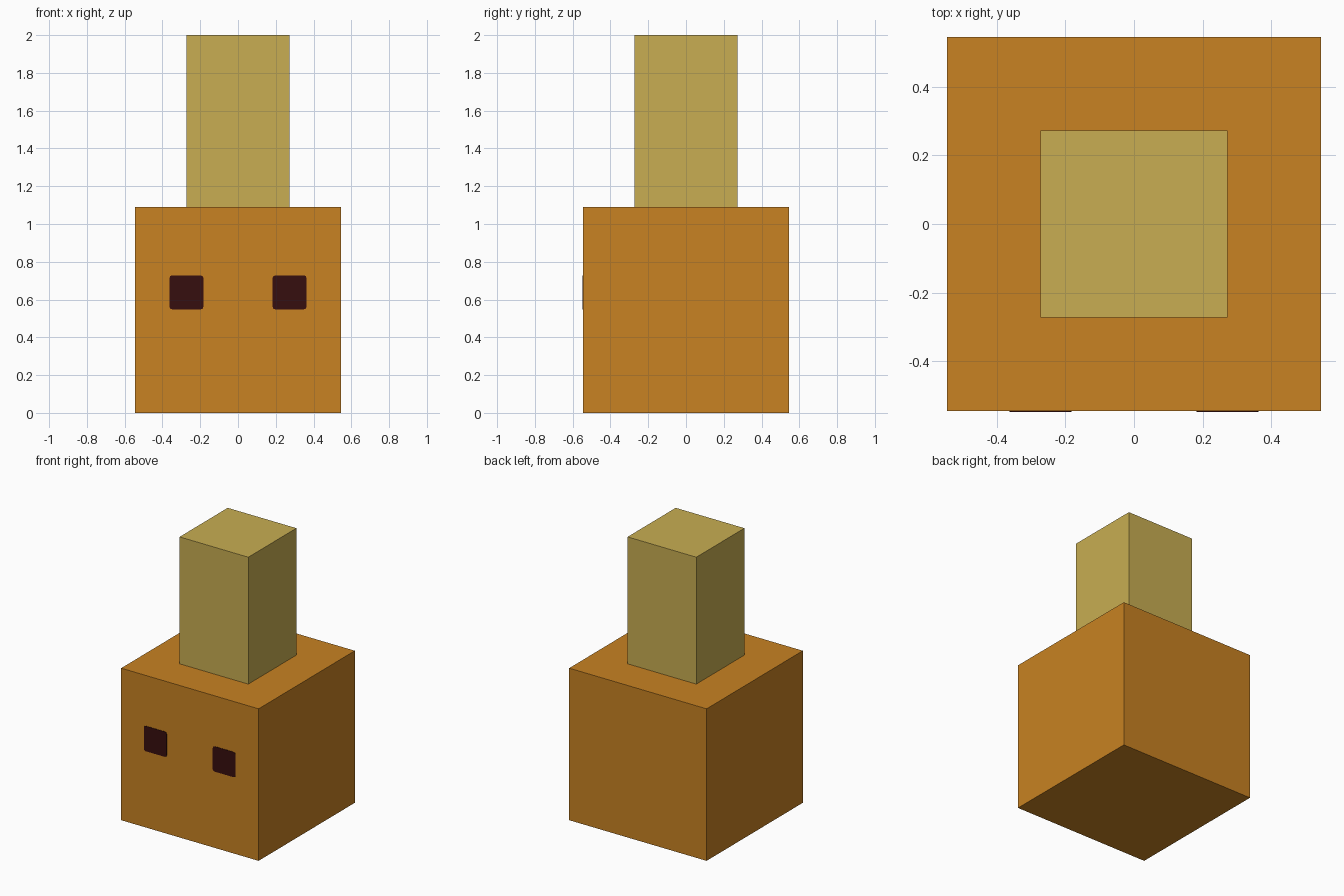
import bpy
import bmesh
from mathutils import Matrix, Vector

if "Cube" in bpy.data.objects:
    bpy.data.objects.remove(bpy.data.objects["Cube"])


def material(name, rgb):
    mat = bpy.data.materials.new(name)
    mat.diffuse_color = (*rgb, 1.0)
    mat.use_nodes = True
    mat.node_tree.nodes["Principled BSDF"].inputs["Base Color"].default_value = mat.diffuse_color
    return mat


def box(name, center, size, mat, corner=0.0):
    """Flat-faced box; corner rounds only the edges that run along y."""
    bm = bmesh.new()
    bmesh.ops.create_cube(bm, size=1.0, matrix=Matrix.Diagonal((*size, 1.0)))
    if corner:
        edges = [e for e in bm.edges
                 if abs((e.verts[0].co - e.verts[1].co).normalized().y) > 0.9]
        bmesh.ops.bevel(bm, geom=edges, offset=corner, segments=2,
                        profile=0.5, affect='EDGES')
    mesh = bpy.data.meshes.new(name)
    bm.to_mesh(mesh)
    bm.free()
    mesh.materials.append(mat)
    obj = bpy.data.objects.new(name, mesh)
    obj.location = Vector(center)
    bpy.context.collection.objects.link(obj)
    return obj


orange = material("orange", (0.578, 0.223, 0.016))
straw = material("straw", (0.578, 0.423, 0.084))
maroon = material("dark_maroon", (0.037, 0.0044, 0.0044))

BODY = 1.09   # side of the cube
TOP = 2.0     # overall height

# Cube body
box("body", (0, 0, BODY / 2), (BODY, BODY, BODY), orange)

# Square post standing on the body
box("post", (0, 0, (BODY + TOP) / 2), (BODY / 2, BODY / 2, TOP - BODY), straw)

# Pair of thin eye plates on the front face
for side, x in (("left", -0.273), ("right", 0.273)):
    box(side + "_eye", (x, -BODY / 2, 0.638), (0.18, 0.006, 0.18), maroon, 0.014)
